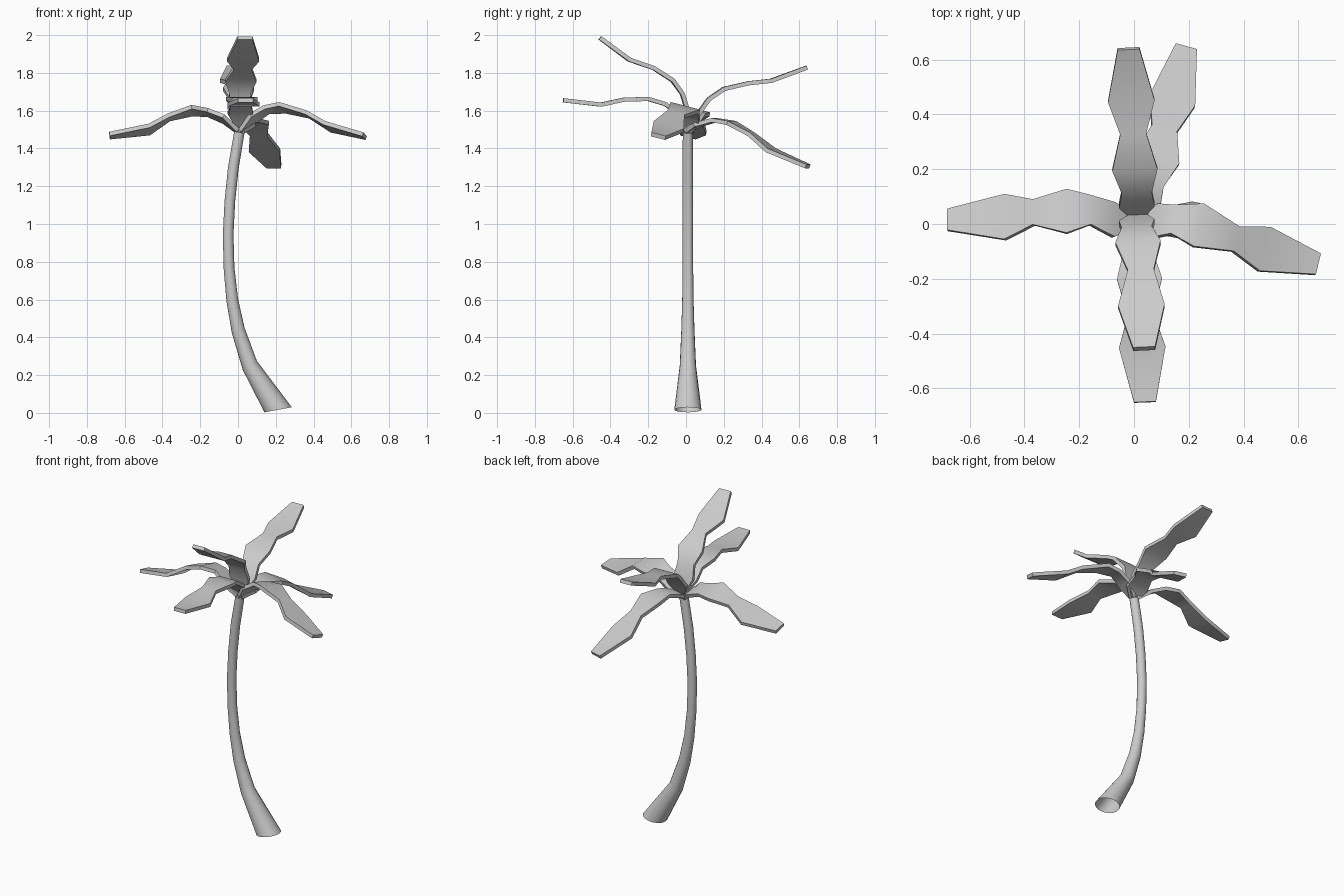
import bpy, bmesh, math
from mathutils import Vector, Quaternion


def skin(name, rings, cap_start=True, cap_end=True):
    """Join a series of equal-length point rings into one surface."""
    bm = bmesh.new()
    loops = [[bm.verts.new(p) for p in r] for r in rings]
    n = len(loops[0])
    for a, b in zip(loops, loops[1:]):
        for i in range(n):
            j = (i + 1) % n
            bm.faces.new((a[i], a[j], b[j], b[i]))
    if cap_start:
        bm.faces.new(loops[0][::-1])
    if cap_end:
        bm.faces.new(loops[-1])
    bmesh.ops.recalc_face_normals(bm, faces=bm.faces)
    me = bpy.data.meshes.new(name)
    bm.to_mesh(me)
    bm.free()
    ob = bpy.data.objects.new(name, me)
    bpy.context.collection.objects.link(ob)
    bpy.ops.object.select_all(action='DESELECT')
    bpy.context.view_layer.objects.active = ob
    ob.select_set(True)
    bpy.ops.object.shade_smooth_by_angle(angle=math.radians(35))
    return ob


# Trunk: left and right outline (xl, zl, xr, zr) and depth radius; open at the foot
outline = [
    (0.14, 0.003, 0.285, 0.03, 0.072), (0.025, 0.228, 0.10, 0.275, 0.043),
    (-0.032, 0.42, 0.035, 0.45, 0.035), (-0.061, 0.59, 0.0, 0.605, 0.030),
    (-0.076, 0.765, -0.019, 0.77, 0.028), (-0.080, 0.945, -0.024, 0.945, 0.028),
    (-0.071, 1.125, -0.015, 1.12, 0.028), (-0.053, 1.30, 0.003, 1.29, 0.028),
    (-0.020, 1.49, 0.034, 1.48, 0.027)]
SIDES = 16
rings = []
for xl, zl, xr, zr, ry in outline:
    c = Vector(((xl + xr) / 2, 0.01, (zl + zr) / 2))
    u = Vector(((xr - xl) / 2, 0, (zr - zl) / 2))
    v = Vector((0, ry, 0))
    rings.append([c + u * math.cos(t) + v * math.sin(t)
                  for t in (2 * math.pi * k / SIDES for k in range(SIDES))])
skin("trunk", rings, cap_start=False)

# Fronds: wavy-edged bent slabs, listed from root to tip
WIDTHS = [0.05, 0.13, 0.11, 0.165, 0.095, 0.17, 0.08]
THICK = 0.022


def frond(name, pts, roll=0):
    pts = [Vector(p) for p in pts]
    flat = pts[-1] - pts[0]
    flat.z = 0
    flat.normalize()
    side = flat.cross(Vector((0, 0, 1)))
    side.rotate(Quaternion(flat, math.radians(roll)))
    rings = []
    for i, (p, w) in enumerate(zip(pts, WIDTHS)):
        t = (pts[min(i + 1, len(pts) - 1)] - pts[max(i - 1, 0)]).normalized()
        s = side * w / 2
        h = side.cross(t).normalized() * THICK / 2
        rings.append([p - s - h, p + s - h, p + s + h, p - s + h])
    skin(name, rings)


frond("front_upper_frond", [
    (0.015, 0.03, 1.52), (0.01, 0.005, 1.61), (0.01, -0.02, 1.69), (0.015, -0.07, 1.76),
    (0.025, -0.17, 1.825), (0.027, -0.30, 1.87), (0.037, -0.455, 1.985)])
frond("front_lower_frond", [
    (0.015, 0.02, 1.51), (0.015, -0.04, 1.585), (0.015, -0.11, 1.635), (0.02, -0.20, 1.662),
    (0.025, -0.33, 1.658), (0.03, -0.45, 1.632), (0.04, -0.65, 1.655)])
frond("back_upper_frond", [
    (0.01, 0.03, 1.52), (0.01, 0.07, 1.59), (0.01, 0.12, 1.66), (0.003, 0.20, 1.715),
    (-0.003, 0.33, 1.745), (-0.01, 0.45, 1.758), (-0.02, 0.64, 1.828)])
frond("back_lower_frond", [
    (0.01, 0.0, 1.49), (0.03, 0.06, 1.525), (0.055, 0.15, 1.55), (0.085, 0.24, 1.535),
    (0.11, 0.345, 1.475), (0.14, 0.45, 1.39), (0.19, 0.645, 1.305)])
frond("left_frond", [
    (0.0, 0.01, 1.49), (-0.075, 0.015, 1.555), (-0.16, 0.05, 1.59), (-0.245, 0.046, 1.60),
    (-0.365, 0.042, 1.565), (-0.47, 0.025, 1.50), (-0.68, 0.015, 1.468)], roll=14)
frond("right_frond", [
    (0.015, 0.01, 1.49), (0.08, 0.01, 1.56), (0.15, 0.015, 1.605), (0.235, -0.005, 1.615),
    (0.37, -0.055, 1.58), (0.475, -0.092, 1.515), (0.67, -0.147, 1.465)], roll=-14)
